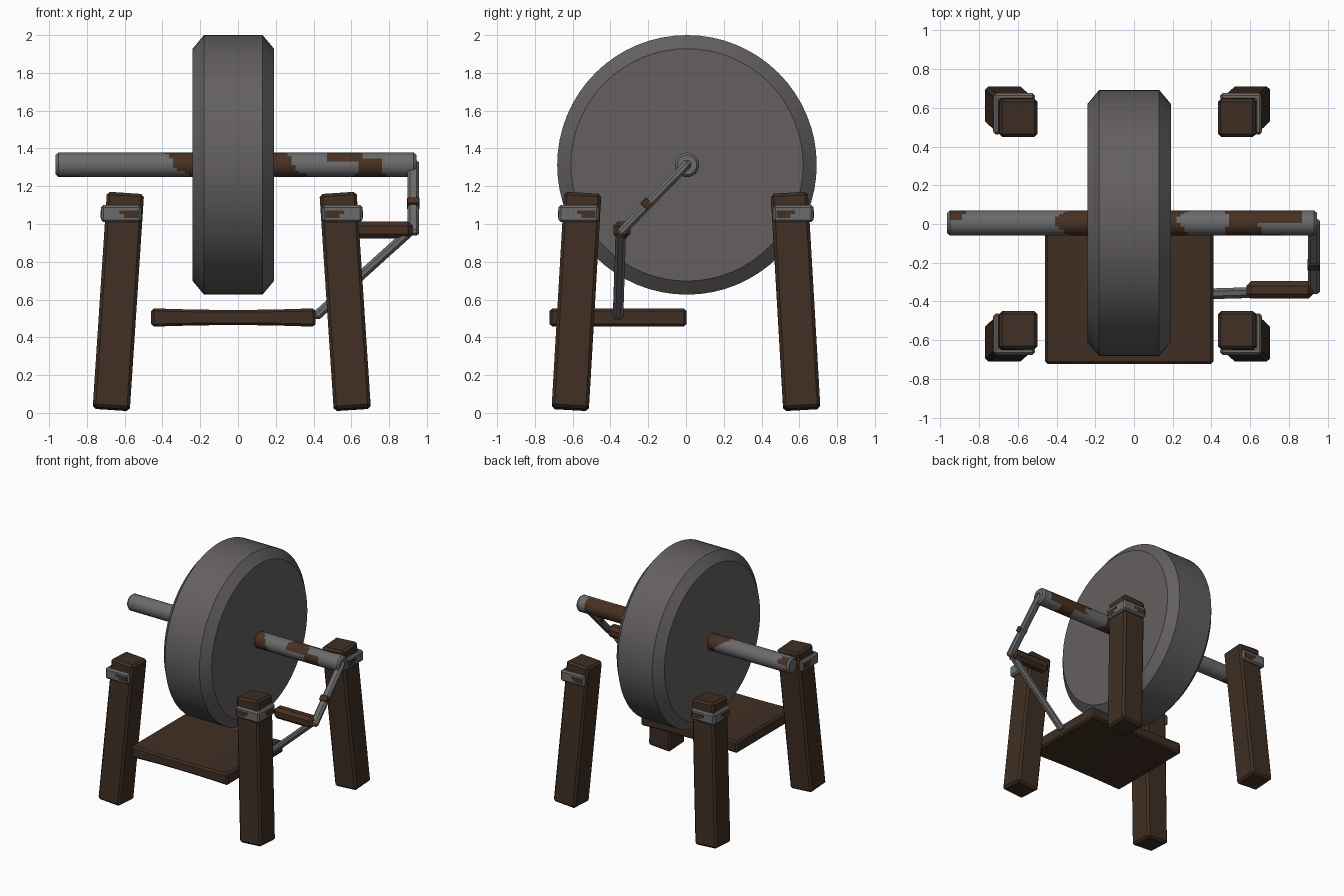
import bpy, bmesh, math
from mathutils import Vector, Matrix

if "Cube" in bpy.data.objects:
    bpy.data.objects.remove(bpy.data.objects["Cube"])


def material(name, rgb):
    m = bpy.data.materials.new(name)
    m.diffuse_color = (*rgb, 1)
    m.use_nodes = True
    m.node_tree.nodes["Principled BSDF"].inputs["Base Color"].default_value = m.diffuse_color
    return m


STONE = material("stone grey", (0.125, 0.117, 0.113))
IRON = material("iron grey", (0.145, 0.145, 0.145))
RUST = material("rust brown", (0.063, 0.030, 0.016))
WOOD = material("dark wood", (0.050, 0.028, 0.017))


def finish(bm, name, *mats):
    bmesh.ops.recalc_face_normals(bm, faces=bm.faces)
    me = bpy.data.meshes.new(name)
    bm.to_mesh(me)
    bm.free()
    for m in mats:
        me.materials.append(m)
    ob = bpy.data.objects.new(name, me)
    bpy.context.collection.objects.link(ob)
    return ob


def smooth(ob, angle):
    bpy.ops.object.select_all(action='DESELECT')
    ob.select_set(True)
    bpy.context.view_layer.objects.active = ob
    bpy.ops.object.shade_smooth_by_angle(angle=math.radians(angle))


def frame(p0, p1, ref):
    """Matrix whose z runs from p0 to p1, centred between them."""
    z = (p1 - p0).normalized()
    y = (ref - z * ref.dot(z)).normalized()
    x = y.cross(z)
    m = Matrix((x, y, z)).transposed().to_4x4()
    m.translation = (p0 + p1) / 2
    return m


def beam(name, p0, p1, w, d, mat, bevel, ref=(0, 1, 0)):
    p0, p1 = Vector(p0), Vector(p1)
    bm = bmesh.new()
    bmesh.ops.create_cube(bm, size=1)
    bmesh.ops.scale(bm, vec=(w, d, (p1 - p0).length), verts=bm.verts)
    bmesh.ops.bevel(bm, geom=bm.edges[:], offset=bevel, segments=1, affect='EDGES')
    bm.transform(frame(p0, p1, Vector(ref)))
    return finish(bm, name, mat)


def lathe_x(name, profile, y, z, sides, *mats, rule=None):
    """Solid of revolution round x, profile of (x, radius)."""
    bm = bmesh.new()
    rings = []
    for px, r in profile:
        rings.append([bm.verts.new((px, y + r * math.cos(2 * math.pi * i / sides),
                                    z + r * math.sin(2 * math.pi * i / sides)))
                      for i in range(sides)])
    for a, b in zip(rings, rings[1:]):
        for i in range(sides):
            j = (i + 1) % sides
            f = bm.faces.new((a[i], a[j], b[j], b[i]))
            if rule:
                c = f.calc_center_median()
                f.material_index = rule(c.x, math.atan2(c.z - z, c.y - y))
    bm.faces.new(rings[0])
    bm.faces.new(rings[-1])
    return finish(bm, name, *mats)


AY, AZ = 0.005, 1.313   # axle position
MX = -0.033             # mirror plane of the legs

# Grinding wheel with chamfered rim
wheel = lathe_x("grinding_wheel", [(-0.24, 0.615), (-0.18, 0.687), (0.13, 0.687), (0.19, 0.615)],
                AY, AZ, 64, STONE)
smooth(wheel, 25)


# Axle, rusted in irregular patches
def axle_rust(x, a):
    up = math.sin(a)
    front = -math.cos(a)
    wob = 0.015 * math.sin(3 * a + 1)
    if -0.33 - 0.07 * up + wob < x < -0.2:
        return 1
    if 0.1 < x < 0.30 - 0.06 * up + wob:
        return 1
    if abs(x - 0.56) < 0.08 + wob and up > 0.3:
        return 1
    if abs(x - 0.70) < 0.07 + wob and up < 0.5:
        return 1
    if 0.52 + wob < x < 0.86 and front < 0.15 + wob * 8 and up > -0.5:
        return 1
    if -0.95 < x < -0.87 + wob and (up < -0.85 or (up > 0.3 and front < -0.3)):
        return 1
    return 0


n = 90
profile = [(-0.965, 0.052)] + [(-0.95 + 1.88 * i / n, 0.065) for i in range(n + 1)] + [(0.945, 0.052)]
axle = lathe_x("axle", profile, AY, AZ, 24, IRON, RUST, rule=axle_rust)
smooth(axle, 30)

# Four splayed legs, each with an L-shaped corner bracket on its outer faces
for sx in (-1, 1):
    for sy in (-1, 1):
        tag = ("front" if sy < 0 else "back") + ("_left" if sx < 0 else "_right")
        beam("leg_" + tag, (MX + sx * 0.638, sy * 0.613, 0.02), (MX + sx * 0.563, sy * 0.547, 1.16),
             0.197, 0.197, WOOD, 0.016)
        cx, cy = MX + sx * 0.570, sy * 0.553
        z0, z1 = 1.01, 1.10
        bm = bmesh.new()
        o, t, e = 0.122, 0.036, 0.092     # outer reach, thickness, inner end
        outline = [(o, o), (o, -e), (o - t, -e), (o - t, o - t), (-e, o - t), (-e, o)]
        bottom = [bm.verts.new((cx + sx * u, cy + sy * v, z0)) for u, v in outline]
        face = bm.faces.new(bottom)
        ext = bmesh.ops.extrude_face_region(bm, geom=[face])
        bmesh.ops.translate(bm, vec=(0, 0, z1 - z0),
                            verts=[g for g in ext["geom"] if isinstance(g, bmesh.types.BMVert)])
        bmesh.ops.bevel(bm, geom=bm.edges[:], offset=0.012, segments=1, affect='EDGES')
        finish(bm, "bracket_" + tag, IRON)
        # thin rust flakes on both bracket faces
        for k, (w, zc) in enumerate(((0.10, 1.062), (0.075, 1.043))):
            u = -0.075 + w / 2
            zc = Vector((0, 0, zc))
            for side, p, size in (("y", Vector((cx + sx * u, cy + sy * o, 0)), (w, 0.004, 0.02)),
                                  ("x", Vector((cx + sx * o, cy + sy * u, 0)), (0.004, w, 0.02))):
                bm = bmesh.new()
                bmesh.ops.create_cube(bm, size=1)
                bmesh.ops.scale(bm, vec=size, verts=bm.verts)
                bmesh.ops.translate(bm, vec=p + zc, verts=bm.verts)
                finish(bm, f"rust_flake_{tag}_{side}{k}", RUST)

# Foot board, slightly thinner in the middle
bm = bmesh.new()
bmesh.ops.create_cube(bm, size=1)
bmesh.ops.scale(bm, vec=(0.87, 0.725, 0.098), verts=bm.verts)
bmesh.ops.bevel(bm, geom=bm.edges[:], offset=0.014, segments=1, affect='EDGES')
for cut in range(-3, 4):
    bmesh.ops.bisect_plane(bm, geom=bm.verts[:] + bm.edges[:] + bm.faces[:],
                           plane_co=(cut * 0.1, 0, 0), plane_no=(1, 0, 0))
for v in bm.verts:
    v.co.z *= 0.82 + 0.18 * (v.co.x / 0.435) ** 2
bmesh.ops.translate(bm, vec=(-0.025, -0.36, 0.505), verts=bm.verts)
finish(bm, "foot_board", WOOD)

# Crank arm with a rust spot, wooden grip and the rod down to the foot board
beam("crank_arm", (0.928, 0.02, 1.33), (0.928, -0.355, 0.945), 0.062, 0.046, IRON, 0.014, (0, 1, -1))
beam("crank_rust", (0.928, -0.195, 1.124), (0.928, -0.225, 1.093), 0.064, 0.048, RUST, 0.002, (0, 1, -1))
beam("crank_grip", (0.58, -0.34, 0.968), (0.925, -0.34, 0.968), 0.09, 0.09, RUST, 0.024)
beam("pedal_rod", (0.405, -0.36, 0.505), (0.915, -0.345, 0.965), 0.05, 0.055, IRON, 0.015)
